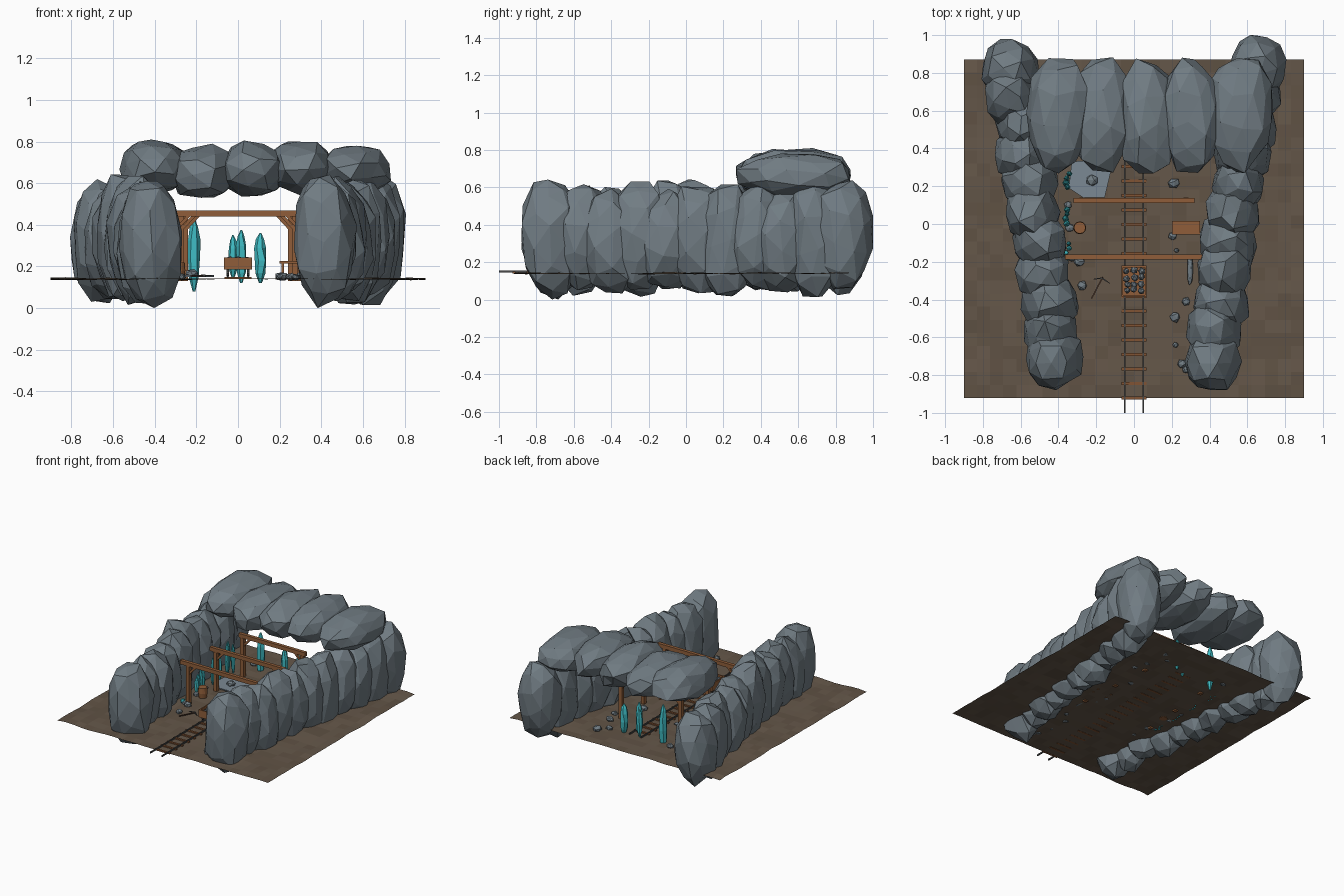
import bpy, bmesh, math, random
from mathutils import Vector, Matrix, noise

if "Cube" in bpy.data.objects:
    bpy.data.objects.remove(bpy.data.objects["Cube"])

random.seed(7)


def material(name, r, g, b):
    m = bpy.data.materials.new(name)
    m.diffuse_color = tuple((c / 255) ** 2.2 for c in (r, g, b)) + (1,)
    m.use_nodes = True
    m.node_tree.nodes["Principled BSDF"].inputs["Base Color"].default_value = m.diffuse_color
    return m


ROCK = material("grey rock", 112, 123, 130)
EARTH = material("brown earth", 101, 88, 75)
EARTH_DARK = material("dark brown earth", 96, 83, 70)
WOOD = material("timber", 142, 94, 60)
TIE = material("sleeper wood", 128, 84, 55)
STEEL = material("rail steel", 74, 75, 75)
CRYSTAL = material("teal crystal", 66, 188, 196)
SLATE = material("pale slate", 122, 135, 146)
HANDLE = material("dark handle wood", 88, 66, 54)

GZ = 0.14  # ground level


def finish(name, bm, *mats):
    me = bpy.data.meshes.new(name)
    bm.to_mesh(me)
    bm.free()
    ob = bpy.data.objects.new(name, me)
    bpy.context.collection.objects.link(ob)
    for m in mats:
        me.materials.append(m)
    return ob


def rock(name, centre, half, mat=ROCK, sub=2, rough=0.09, power=(1, 1, 1)):
    """Faceted boulder that fills the box centre +- half; power below 1 squares it off."""
    bm = bmesh.new()
    bmesh.ops.create_icosphere(bm, subdivisions=sub, radius=1)
    spin = Matrix.Rotation(random.uniform(0, 6), 3, 'Z') @ Matrix.Rotation(random.uniform(0, 6), 3, 'X')
    for v in bm.verts:
        v.co = spin @ v.co * random.uniform(1 - rough, 1 + rough)
    for i in range(3):
        lo = min(v.co[i] for v in bm.verts)
        hi = max(v.co[i] for v in bm.verts)
        for v in bm.verts:
            u = 2 * (v.co[i] - lo) / (hi - lo) - 1
            v.co[i] = centre[i] + half[i] * math.copysign(abs(u) ** power[i], u)
    return finish(name, bm, mat)


def box(name, lo, hi, mat):
    bm = bmesh.new()
    bmesh.ops.create_cube(bm, size=1)
    for v in bm.verts:
        v.co = Vector([lo[i] + (v.co[i] + 0.5) * (hi[i] - lo[i]) for i in range(3)])
    return finish(name, bm, mat)


def bar(name, a, b, w, mat, sides=4, w2=None):
    """Straight bar from a to b; w is the half width."""
    a, b = Vector(a), Vector(b)
    bm = bmesh.new()
    bmesh.ops.create_cone(bm, cap_ends=True, segments=sides, radius1=w,
                          radius2=w if w2 is None else w2, depth=(b - a).length)
    if sides == 4:
        bmesh.ops.rotate(bm, verts=bm.verts, matrix=Matrix.Rotation(math.pi / 4, 3, 'Z'))
    q = (b - a).to_track_quat('Z', 'Y').to_matrix().to_4x4()
    bm.transform(Matrix.Translation((a + b) / 2) @ q)
    return finish(name, bm, mat)


def crystal(name, x, y, z0, z1, r):
    """Rough six-sided shard, pointed at both ends."""
    bm = bmesh.new()
    rings = []
    for t, s in ((0, 0.2), (0.2, 0.8), (0.45, 0.95), (0.7, 0.9), (0.88, 0.6), (1, 0.15)):
        tw = random.uniform(-0.3, 0.3)
        rings.append([bm.verts.new((x + r * s * random.uniform(0.85, 1.15) * math.cos(k * math.pi / 3 + tw),
                                    y + r * s * random.uniform(0.85, 1.15) * math.sin(k * math.pi / 3 + tw),
                                    z0 + (z1 - z0) * t)) for k in range(6)])
    for p, q in zip(rings, rings[1:]):
        for k in range(6):
            bm.faces.new((p[k], p[(k + 1) % 6], q[(k + 1) % 6], q[k]))
    bm.faces.new(rings[0][::-1])
    bm.faces.new(rings[-1])
    return finish(name, bm, CRYSTAL)


# Uneven ground sheet with patchy soil, calmer under the track
bm = bmesh.new()
bmesh.ops.create_grid(bm, x_segments=26, y_segments=26, size=1)
for v in bm.verts:
    calm = 0.2 + 0.8 * min(1, max(0, abs(v.co.x) - 0.1) * 3)
    v.co = Vector((v.co.x * 0.9, v.co.y * 0.895 - 0.025, GZ + 0.011 * calm * noise.noise(v.co * 5)))
for f in bm.faces:
    f.material_index = int(random.random() < 0.35)
finish("ground", bm, EARTH, EARTH_DARK)

# Two boulder walls that spread apart toward the back
N = 11
for side, label in ((-1, "left"), (1, "right")):
    for i in range(N):
        t = i / (N - 1)
        end = i in (0, N - 1)
        y = -0.72 + 1.56 * t - (0.02 if side < 0 and i == N - 1 else 0)
        x = 0.42 + 0.235 * t + (0 if end else random.uniform(-0.022, 0.0))
        if i == N - 2:
            x += 0.02
        hx = 0.152 if end else random.uniform(0.138, 0.155)
        top = random.uniform(0.585, 0.65)
        bottom = 0.0 if i == 0 else random.uniform(0.01, 0.06)
        rock(f"{label}_wall_rock", (side * x, y, (top + bottom) / 2),
             (hx, 0.16, (top - bottom) / 2), power=(0.95, 0.9, 0.92))

# Roof boulders across the back
for x, hx, z, hz in ((-0.405, 0.165, 0.68, 0.13), (-0.16, 0.155, 0.66, 0.13), (0.075, 0.16, 0.67, 0.135),
                     (0.305, 0.155, 0.67, 0.13), (0.565, 0.17, 0.66, 0.12)):
    rock("roof_rock", (x, 0.58 + random.uniform(-0.01, 0.01), z), (hx, 0.305, hz), power=(0.88, 0.92, 0.92))

# Timber support frames with corner braces
for y, px, bx in ((-0.175, 0.30, 0.365), (0.125, 0.275, 0.32), (0.425, 0.255, 0.285)):
    box("roof_beam", (-bx, y - 0.013, 0.44), (bx, y + 0.013, 0.47), WOOD)
    for s in (-1, 1):
        box("support_post", (s * px - 0.014, y - 0.014, GZ - 0.01), (s * px + 0.014, y + 0.014, 0.44), WOOD)
        bar("corner_brace", (s * px, y, 0.375), (s * (px - 0.065), y, 0.445), 0.011, WOOD)

# Railway track
for s in (-1, 1):
    box("rail", (s * 0.05 - 0.004, -1.0, GZ + 0.004), (s * 0.05 + 0.004, 0.62, GZ + 0.015), STEEL)
for i in range(20):
    y = -0.92 + i * 0.0765
    box("sleeper", (-0.066, y - 0.008, GZ - 0.001), (0.066, y + 0.008, GZ + 0.009), TIE)

# Ore cart: open tub, wheels and load
box("cart_floor", (-0.065, -0.38, 0.185), (0.065, -0.225, 0.195), WOOD)
for s in (-1, 1):
    box("cart_side", (s * 0.062 - 0.005, -0.382, 0.185), (s * 0.062 + 0.005, -0.223, 0.243), WOOD)
    box("cart_end", (-0.067, -0.302 + s * 0.078 - 0.005, 0.185), (0.067, -0.302 + s * 0.078 + 0.005, 0.243), WOOD)
    for y in (-0.345, -0.26):
        bar("cart_wheel", (s * 0.044, y, 0.172), (s * 0.056, y, 0.172), 0.02, STEEL, 10)
for i in range(12):
    r = random.uniform(0.015, 0.021)
    rock("cart_ore", (-0.036 + 0.036 * (i % 3) + random.uniform(-0.007, 0.007),
                      -0.352 + 0.034 * (i // 3) + random.uniform(-0.007, 0.007),
                      0.222 + random.uniform(0, 0.01)), (r, r, r), ROCK, 1)

# Crystals: rear group, then clusters along the left wall
for c in ((-0.212, 0.58, 0.08, 0.43, 0.033), (-0.024, 0.60, GZ, 0.35, 0.025),
          (0.016, 0.55, 0.12, 0.375, 0.028), (0.108, 0.60, 0.12, 0.36, 0.033)):
    crystal("rear_crystal", *c)
for y, tall in ((0.42, 0.40), (0.23, 0.37), (0.04, 0.33), (-0.14, 0.23)):
    for k in range(4):
        crystal("wall_crystal", -0.352 + random.uniform(-0.02, 0.012), y + (k - 1.5) * 0.024,
                GZ - 0.005, tall - random.uniform(0, 0.07), random.uniform(0.013, 0.02))

# Barrel
bar("barrel_lower", (-0.287, -0.02, GZ), (-0.287, -0.02, 0.18), 0.028, WOOD, 12, 0.034)
bar("barrel_upper", (-0.287, -0.02, 0.18), (-0.287, -0.02, 0.22), 0.034, WOOD, 12, 0.031)

# Work table
box("table_top", (0.2, -0.055, 0.215), (0.35, 0.015, 0.226), WOOD)
for x in (0.215, 0.335):
    for y in (-0.045, 0.005):
        box("table_leg", (x - 0.006, y - 0.006, GZ - 0.005), (x + 0.006, y + 0.006, 0.215), WOOD)

# Flat slate slab on the floor with a stone on it
bm = bmesh.new()
slab = [bm.verts.new((x, y, GZ + 0.01)) for x, y in
        ((-0.345, 0.19), (-0.27, 0.14), (-0.155, 0.14), (-0.115, 0.31), (-0.2, 0.34), (-0.33, 0.33))]
face = bm.faces.new(slab)
ext = bmesh.ops.extrude_face_region(bm, geom=[face])
bmesh.ops.translate(bm, vec=(0, 0, 0.008), verts=[g for g in ext["geom"] if isinstance(g, bmesh.types.BMVert)])
bmesh.ops.recalc_face_normals(bm, faces=bm.faces)
finish("slate_slab", bm, SLATE)
rock("slab_stone", (-0.222, 0.232, 0.168), (0.03, 0.03, 0.02), ROCK, 1)

# Pickaxe lying on the ground
bar("pickaxe_handle", (-0.225, -0.395, 0.155), (-0.165, -0.28, 0.155), 0.005, HANDLE)
for tip in ((-0.215, -0.292, 0.155), (-0.128, -0.315, 0.155)):
    bar("pickaxe_head", (-0.168, -0.287, 0.157), tip, 0.006, STEEL, 4, 0.002)

# Long stone and loose rubble along the walls
rock("long_stone", (0.297, -0.245, 0.155), (0.015, 0.078, 0.018), ROCK, 2, power=(0.8, 0.6, 0.8))
for x, y, r in ((0.21, 0.215, 0.03), (0.205, -0.065, 0.022), (0.225, -0.14, 0.015), (0.215, -0.495, 0.028),
                (0.275, -0.41, 0.022), (0.22, -0.64, 0.016), (0.255, -0.74, 0.026), (0.275, -0.77, 0.02),
                (-0.275, -0.325, 0.025), (-0.29, -0.2, 0.03), (-0.33, -0.18, 0.02), (-0.34, -0.02, 0.025),
                (-0.35, 0.1, 0.02), (0.3, 0.5, 0.03), (0.22, 0.62, 0.025), (0.28, 0.68, 0.03),
                (-0.3, 0.62, 0.025), (0.33, 0.4, 0.025)):
    rock("rubble", (x, y, GZ + r * 0.4), (r, r * random.uniform(0.7, 1.1), r * 0.7), ROCK, 1)
